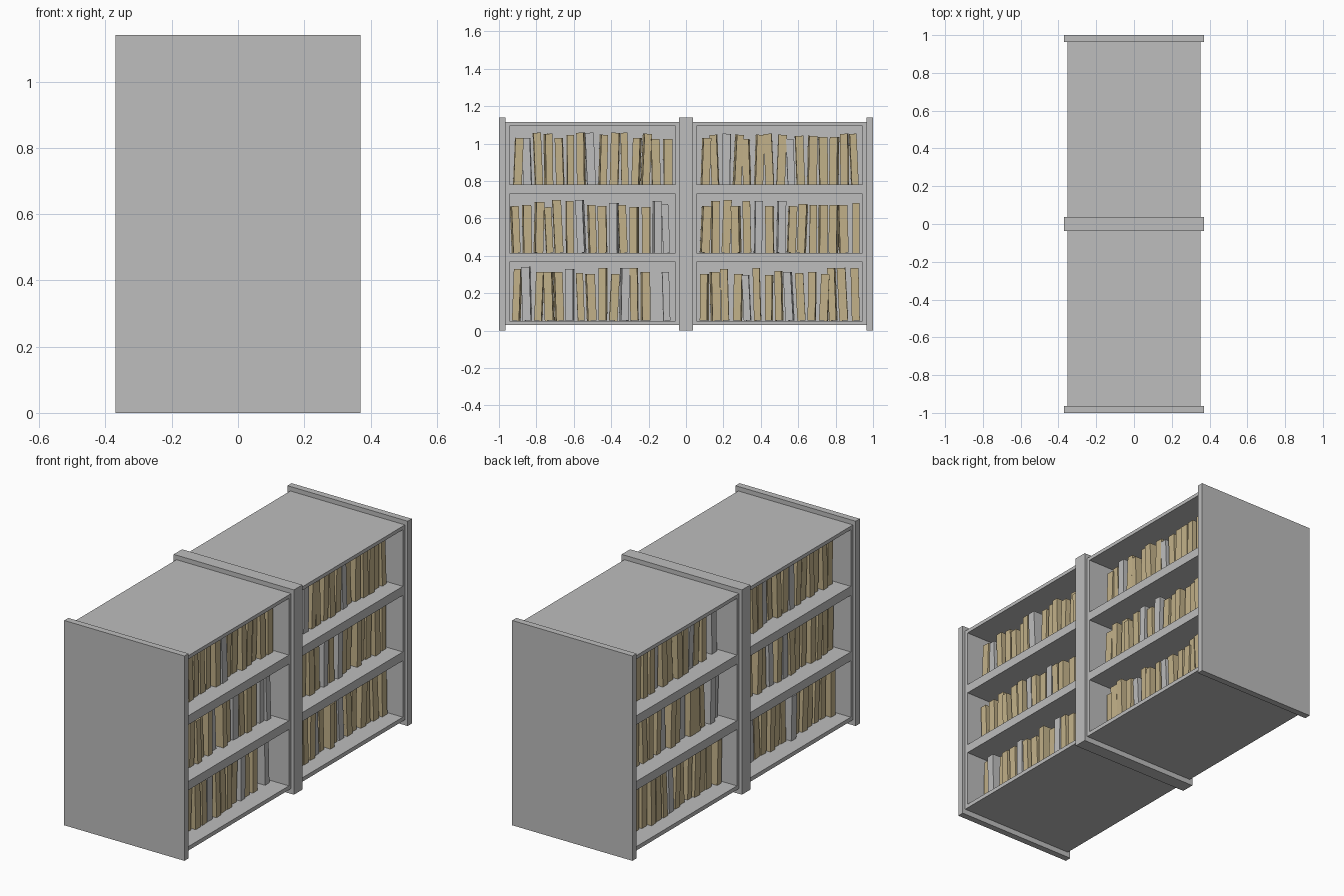
import bpy, bmesh, math, random
from mathutils import Matrix, Vector

if "Cube" in bpy.data.objects:
    bpy.data.objects.remove(bpy.data.objects["Cube"])

random.seed(4)


def material(name, color):
    m = bpy.data.materials.new(name)
    m.diffuse_color = (*color, 1)
    m.use_nodes = True
    m.node_tree.nodes["Principled BSDF"].inputs["Base Color"].default_value = m.diffuse_color
    return m


grey = material("light grey", (0.51, 0.51, 0.51))
tan = material("tan", (0.54, 0.44, 0.25))


def add_box(bm, x0, x1, y0, y1, z0, z1, turn=Matrix(), mat=0):
    """Box between limits, transformed by turn."""
    size = Matrix.Diagonal((x1 - x0, y1 - y0, z1 - z0, 1))
    mid = Matrix.Translation(((x0 + x1) / 2, (y0 + y1) / 2, (z0 + z1) / 2))
    res = bmesh.ops.create_cube(bm, size=1, matrix=turn @ mid @ size)
    for f in {f for v in res["verts"] for f in v.link_faces}:
        f.material_index = mat


def finish(bm, name, mats):
    me = bpy.data.meshes.new(name)
    bm.to_mesh(me)
    bm.free()
    for m in mats:
        me.materials.append(m)
    ob = bpy.data.objects.new(name, me)
    bpy.context.collection.objects.link(ob)
    return ob


# upright end panels and the doubled middle panels
for name, y0, y1 in (("end_panel_near", -1, -0.964), ("middle_panel_near", -0.037, 0),
                     ("middle_panel_far", 0, 0.037), ("end_panel_far", 0.964, 1)):
    bm = bmesh.new()
    add_box(bm, -0.37, 0.37, y0, y1, 0, 1.14)
    finish(bm, name, [grey])

# carcass of each bay: boards, side linings and a central back panel
D = 0.353
for side, y0, y1 in (("near", -0.964, -0.037), ("far", 0.037, 0.964)):
    bm = bmesh.new()
    for z0, z1 in ((0.03, 0.052), (0.366, 0.415), (0.73, 0.78), (1.095, 1.115)):
        add_box(bm, -D, D, y0, y1, z0, z1)
    for z0, z1 in ((0.052, 0.366), (0.415, 0.73), (0.78, 1.095)):
        add_box(bm, -D, D, y0, y0 + 0.019, z0, z1)
        add_box(bm, -D, D, y1 - 0.019, y1, z0, z1)
        add_box(bm, -0.02, 0.02, y0 + 0.019, y1 - 0.019, z0, z1)
    finish(bm, "shelf_bay_" + side, [grey])

# book rows: colour pattern (t tan, g grey, space for a gap) and height steps
ROWS = [
    ("tgtttgttttgtt g", "683336217177303", "ttttgtttgtttttt", "136107043231777"),
    ("ttttttgttgttt gg".replace(" ", "")[:15], "125076721420063", "tttttgtgttttttt", "167166161322224"),
    ("tgtttttgttttttt", "116514664661500", "ttgtttttgtttttt", "145404540332255"),
]
FLOORS = (0.052, 0.415, 0.78)


def book_row(name, colours, heights, start, floor, spin):
    bm = bmesh.new()
    for i, (c, h) in enumerate(zip(colours, heights)):
        if c == " ":
            continue
        y = start + i * 0.0575 + random.uniform(-0.004, 0.004)
        w = random.uniform(0.036, 0.046)
        hgt = 0.245 + int(h) * 0.0055
        front = 0.26 + random.uniform(-0.015, 0.015)
        lean = math.radians(random.uniform(-3, 3))
        yaw = math.radians(random.uniform(-3, 3))
        place = Matrix.Translation(Vector((0.15, y, floor)))
        turn = spin @ place @ Matrix.Rotation(yaw, 4, 'Z') @ Matrix.Rotation(lean, 4, 'X')
        add_box(bm, -0.1, front - 0.15, -w / 2, w / 2, 0.001, hgt, turn, int(c == "g"))
    finish(bm, name, [tan, grey])


# both open faces are filled; the back uses the rows in reverse order
for face, spin, order in (("right", Matrix(), (0, 1, 2)),
                          ("left", Matrix.Rotation(math.pi, 4, 'Z'), (2, 1, 0))):
    for level, r in enumerate(order):
        ca, ha, cb, hb = ROWS[r]
        book_row(f"books_{face}_a_{level}", ca, ha, -0.905, FLOORS[level], spin)
        book_row(f"books_{face}_b_{level}", cb, hb, 0.1, FLOORS[level], spin)
